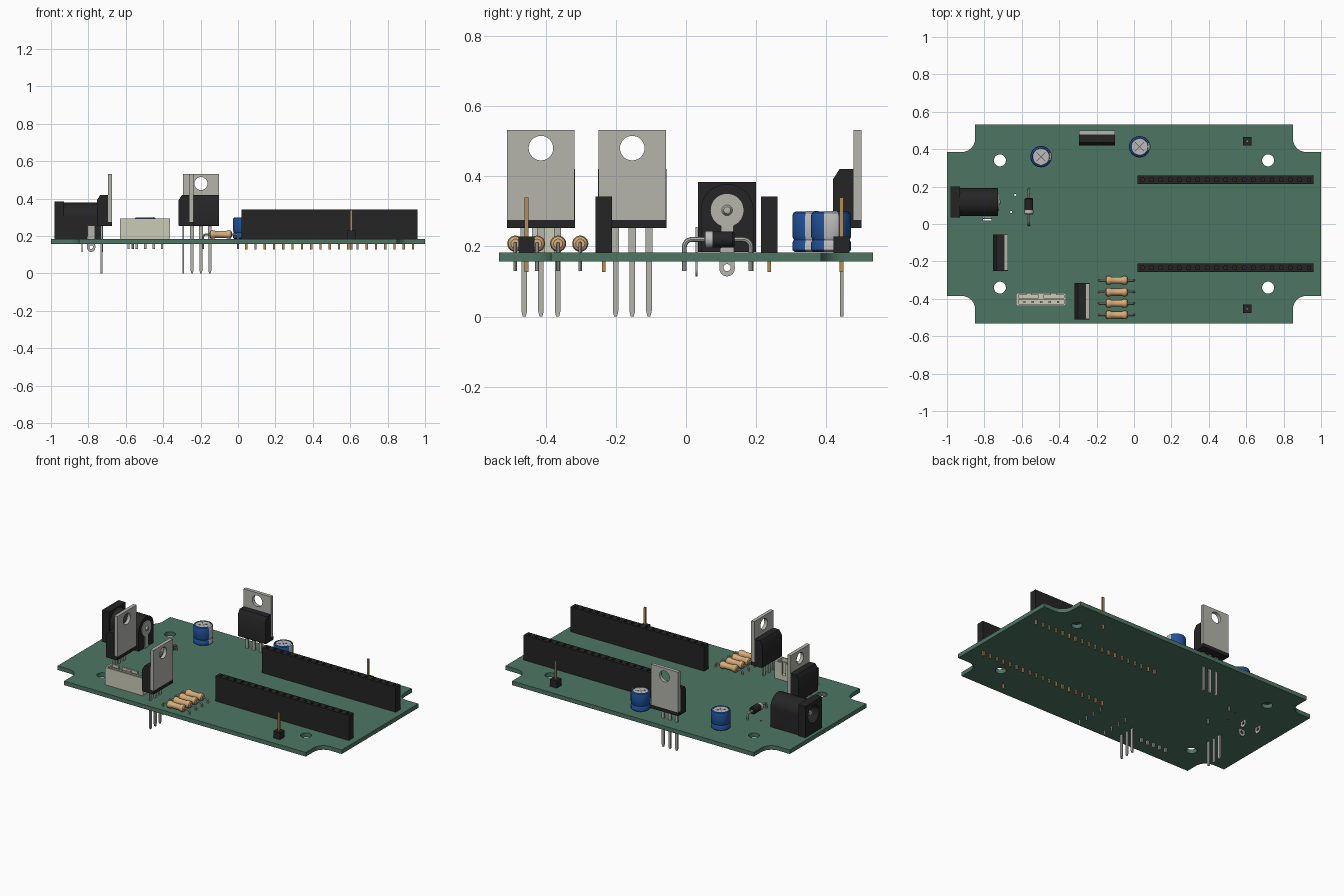
import bpy, bmesh
from math import pi, sin, cos, radians
from mathutils import Matrix, Vector

if "Cube" in bpy.data.objects:
    bpy.data.objects.remove(bpy.data.objects["Cube"])

COLORS = dict(green=(.075, .18, .125), black=(.018, .018, .019), metal=(.46, .46, .41),
              gold=(.45, .27, .09), tan=(.68, .41, .19), blue=(.015, .085, .33),
              ivory=(.6, .6, .48), silver=(.5, .5, .5), dark=(.12, .12, .12))
MATS = {}
for key, c in COLORS.items():
    MATS[key] = bpy.data.materials.new(key)
    MATS[key].diffuse_color = (*c, 1)

I = Matrix.Identity(4)
YZX = Matrix(((0, 0, 1, 0), (1, 0, 0, 0), (0, 1, 0, 0), (0, 0, 0, 1)))   # profile in YZ, depth along X
XZ = Matrix.Rotation(pi / 2, 4, 'X')                                     # profile in XZ, depth along -Y


def T(x, y, z=0, rot=0):
    return Matrix.Translation((x, y, z)) @ Matrix.Rotation(rot, 4, 'Z')


def finish(name, bm, mat, M=I):
    bmesh.ops.remove_doubles(bm, verts=bm.verts, dist=1e-5)
    bmesh.ops.recalc_face_normals(bm, faces=bm.faces)
    me = bpy.data.meshes.new(name)
    bm.to_mesh(me)
    bm.free()
    me.transform(M)
    me.shade_smooth()
    me.set_sharp_from_angle(angle=radians(35))
    me.materials.append(MATS[mat])
    ob = bpy.data.objects.new(name, me)
    bpy.context.collection.objects.link(ob)
    return ob


def boxes(name, items, mat, M=I):
    """items: (x0, x1, y0, y1, z0, z1)"""
    bm = bmesh.new()
    for a, b, c, d, e, f in items:
        bmesh.ops.create_cube(bm, size=1, matrix=Matrix.Translation(((a + b) / 2, (c + d) / 2, (e + f) / 2))
                              @ Matrix.Diagonal((b - a, d - c, f - e, 1)))
    return finish(name, bm, mat, M)


def curve_mesh(name, loops, mat, M, setup, cyclic):
    cu = bpy.data.curves.new(name, 'CURVE')
    setup(cu)
    for pts in loops:
        s = cu.splines.new('POLY')
        s.points.add(len(pts) - 1)
        for p, co in zip(s.points, pts):
            p.co = (*co, 1) if len(co) == 3 else (*co, 0, 1)
        s.use_cyclic_u = cyclic
    tmp = bpy.data.objects.new("tmp", cu)
    bpy.context.collection.objects.link(tmp)
    dg = bpy.context.evaluated_depsgraph_get()
    me = bpy.data.meshes.new_from_object(tmp.evaluated_get(dg))
    bm = bmesh.new()
    bm.from_mesh(me)
    bpy.data.objects.remove(tmp)
    bpy.data.meshes.remove(me)
    return finish(name, bm, mat, M)


def plate(name, loops, z0, z1, mat, M=I):
    def setup(cu):
        cu.dimensions = '2D'
        cu.fill_mode = 'BOTH'
        cu.extrude = (z1 - z0) / 2
    return curve_mesh(name, loops, mat, M @ Matrix.Translation((0, 0, (z0 + z1) / 2)), setup, True)


def wire(name, pts, r, mat, M=I):
    def setup(cu):
        cu.dimensions = '3D'
        cu.bevel_depth = r
        cu.bevel_resolution = 2
        cu.use_fill_caps = True
    return curve_mesh(name, [pts], mat, M, setup, False)


def lathe(name, prof, mat, M=I, a0=0, a1=2 * pi, n=32):
    bm = bmesh.new()
    vs = [bm.verts.new((r, 0, z)) for r, z in prof]
    es = [bm.edges.new(e) for e in zip(vs, vs[1:])]
    bmesh.ops.rotate(bm, verts=vs, matrix=Matrix.Rotation(a0, 3, 'Z'))
    bmesh.ops.spin(bm, geom=vs + es, axis=(0, 0, 1), cent=(0, 0, 0), angle=a1 - a0, steps=n)
    return finish(name, bm, mat, M)


def arc(x, y, r, a0=0, a1=360, n=32):
    m = n if a1 - a0 == 360 else n + 1
    return [(x + r * cos(radians(a0 + (a1 - a0) * i / n)), y + r * sin(radians(a0 + (a1 - a0) * i / n)))
            for i in range(m)]


def rect(x0, x1, y0, y1):
    return [(x0, y0), (x1, y0), (x1, y1), (x0, y1)]


# circuit board with filleted corner notches, mounting holes and vias
X, Y, NX, NY, R = 1, .533, .85, .385, .07
quarter = [(X, NY)] + arc(NX + R, NY + R, R, 270, 180, 8) + [(NX, Y)]
outline = []
for sx, sy in ((1, 1), (-1, 1), (-1, -1), (1, -1)):
    q = [(sx * x, sy * y) for x, y in quarter]
    outline += q if sx * sy > 0 else q[::-1]
holes = [arc(sx * .717, sy * .34, .032) for sx in (1, -1) for sy in (1, -1)]
holes += [arc(-.635, .155, .006, n=12), arc(-.657, .064, .006, n=12), rect(-.807, -.763, .02, .036)]
plate("circuit_board", [outline] + holes, .157, .183, 'green')

# long socket headers with solder pins
for tag, y in (("rear", .237), ("front", -.234)):
    xs = [.0445 + i * .0495 for i in range(19)]
    plate(tag + "_socket_header", [rect(.02, .96, y - .023, y + .023)] +
          [rect(x - .009, x + .009, y - .009, y + .009) for x in xs], .21, .342, 'black')
    boxes(tag + "_socket_header_base", [(.02, .96, y - .023, y + .023, .183, .21)], 'black')
    boxes(tag + "_socket_pins", [(x - .006, x + .006, y - .005, y + .005, .127, .185) for x in xs], 'gold')

# single pin headers
for tag, y in (("rear", .443), ("front", -.454)):
    boxes(tag + "_single_pin_base", [(.583, .629, y - .023, y + .023, .183, .228)], 'black')
    boxes(tag + "_single_pin", [(.6, .612, y - .006, y + .006, .127, .34)], 'gold')


# power transistors: moulded body, metal tab with hole, three legs
def transistor(tag, M):
    body = [(0, .256), (0, .392), (.018, .42), (.058, .42), (.058, .275), (.08, .275), (.08, .252), (.004, .252)]
    plate(tag + "_body", [body], -.097, .097, 'black', M @ YZX)
    plate(tag + "_tab", [rect(-.096, .096, .275, .532), arc(0, .48, .035)], -.08, -.058, 'metal', M @ XZ)
    leg = [(-.01, .255), (-.01, .175), (-.008, .165), (-.008, .016), (-.004, 0)]
    for i in (-1, 0, 1):
        pts = [(x + i * .0475, z) for x, z in leg] + [(-x + i * .0475, z) for x, z in leg[::-1]]
        plate(f"{tag}_leg_{i + 2}", [pts], -.029, -.019, 'metal', M @ XZ)


transistor("rear_transistor", T(-.198, .419))
transistor("left_transistor", T(-.754, -.153, 0, -pi / 2))
transistor("front_transistor", T(-.317, -.413, 0, -pi / 2))


# electrolytic capacitors: sleeve, stripe, vented top
def sleeve(d=0):
    return [(.05 + d, .184), (.057 + d, .19), (.057 + d, .21), (.053 + d, .219), (.057 + d, .228),
            (.057 + d, .288), (.054 + d, .296), (.046, .3 + d)]


for tag, x, y in (("left_capacitor", -.497, .36), ("right_capacitor", .03, .413)):
    lathe(tag + "_sleeve", [(0, .184)] + sleeve() + [(.044, .296)], 'blue', T(x, y))
    lathe(tag + "_stripe", sleeve(.0012), 'silver', T(x, y), -.36, .36, 6)
    lathe(tag + "_top", [(.045, .296), (0, .296)], 'silver', T(x, y))
    boxes(tag + "_vent", [(-.034, .034, -.0015, .0015, .295, .2968), (-.0015, .0015, -.034, .034, .295, .2968)],
          'dark', T(x, y, 0, pi / 4))


# bent axial leads used by resistors and diode (part lies along local x)
def leads(tag, half, inner, z, r, bend, M):
    for side, s in (("a", 1), ("b", -1)):
        pts = [(s * inner, 0, z)]
        pts += [(s * px, 0, pz) for px, pz in arc(half - bend, z - bend, bend, 90, 0, 6)]
        wire(f"{tag}_lead_{side}", pts + [(s * half, 0, .13)], r, 'metal', M)


for i, y in enumerate((-.301, -.364, -.424, -.486)):
    tag, M = f"resistor_{i + 1}", T(-.093, y)
    half = [(0, .06), (.013, .06), (.02, .055), (.023, .046), (.022, .034), (.018, .028)]
    lathe(tag + "_body", half + [(r, -h) for r, h in half[::-1]], 'tan',
          M @ T(0, 0, .208) @ Matrix.Rotation(pi / 2, 4, 'Y'), n=24)
    leads(tag, .094, .055, .208, .0055, .014, M)

# diode with cathode band
M = T(-.562, .09, 0, pi / 2)
along = M @ T(0, 0, .22) @ Matrix.Rotation(pi / 2, 4, 'Y')
lathe("diode_body", [(0, -.036), (.023, -.036), (.023, .043), (.019, .048), (0, .048)], 'black', along, n=24)
lathe("diode_band", [(0, -.038), (.021, -.038), (.024, -.034), (.024, -.014), (.023, -.014)], 'silver', along, n=24)
leads("diode", .095, .03, .22, .007, .022, M)

# power jack: square flange, arched barrel, closed back, centre pin
cy, cz = .117, .303
bore = arc(cy, cz, .055)
arch = [(cy - .075, .184), (cy + .075, .184)] + arc(cy, cz, .075, 0, 180, 24)
plate("jack_flange", [rect(.034, .2, .184, .383), bore], -.98, -.93, 'black', YZX)
plate("jack_barrel", [arch, bore], -.93, -.77, 'black', YZX)
plate("jack_back", [arch], -.77, -.728, 'black', YZX)
plate("jack_centre_pin", [arc(cy, cz, .016, n=16)], -.96, -.765, 'metal', YZX)

# jack contacts: round rear plate, rivet and eyelet lugs
plate("jack_rear_contact", [arc(cy, cz, .048, -68, 248, 28) + [(cy - .018, .19), (cy + .018, .19)]],
      -.729, -.723, 'metal', YZX)
lathe("jack_rivet", [(.016, 0), (.01, .01), (0, .012)], 'metal',
      Matrix.Translation((-.724, cy, cz)) @ Matrix.Rotation(pi / 2, 4, 'Y'), n=16)


def lug(name, top, M):
    plate(name, [[(.02, top), (-.02, top)] + arc(0, .137, .022, 180, 360, 16), arc(0, .14, .01, n=16)],
          -.003, .003, 'metal', M)


lug("jack_rear_lug", .195, Matrix.Translation((-.726, cy, 0)) @ YZX)
lug("jack_middle_lug", .19, Matrix.Translation((-.835, cy, 0)) @ YZX)
lug("jack_side_lug", .255, Matrix.Translation((-.785, .03, 0)) @ XZ)

# wire connector shell with open top, slotted back wall and pins
x0, x1, y0, y1, zt = -.63, -.363, -.438, -.369, .293
boxes("connector_shell", [(x0, x1, y0, y1, .183, .215), (x0, x1, y0, y0 + .01, .215, zt),
                          (x0, x0 + .012, y0, y1, .215, zt), (x1 - .012, x1, y0, y1, .215, zt),
                          (x0, x1, -.403, -.396, .215, zt - .008),
                          (x0, -.575, y1 - .01, y1, .215, zt), (-.55, -.443, y1 - .01, y1, .215, zt),
                          (-.418, x1, y1 - .01, y1, .215, zt), (-.51, -.483, -.396, y1, .215, zt - .005)], 'ivory')
boxes("connector_pins", [(x - .006, x + .006, -.423, -.411, .13, .275)
                         for x in [-.586 + i * .045 for i in range(5)]], 'metal')

for m in bpy.data.materials:
    if m.users and not m.is_grease_pencil:
        m.use_nodes = True
        m.node_tree.nodes["Principled BSDF"].inputs["Base Color"].default_value = m.diffuse_color
